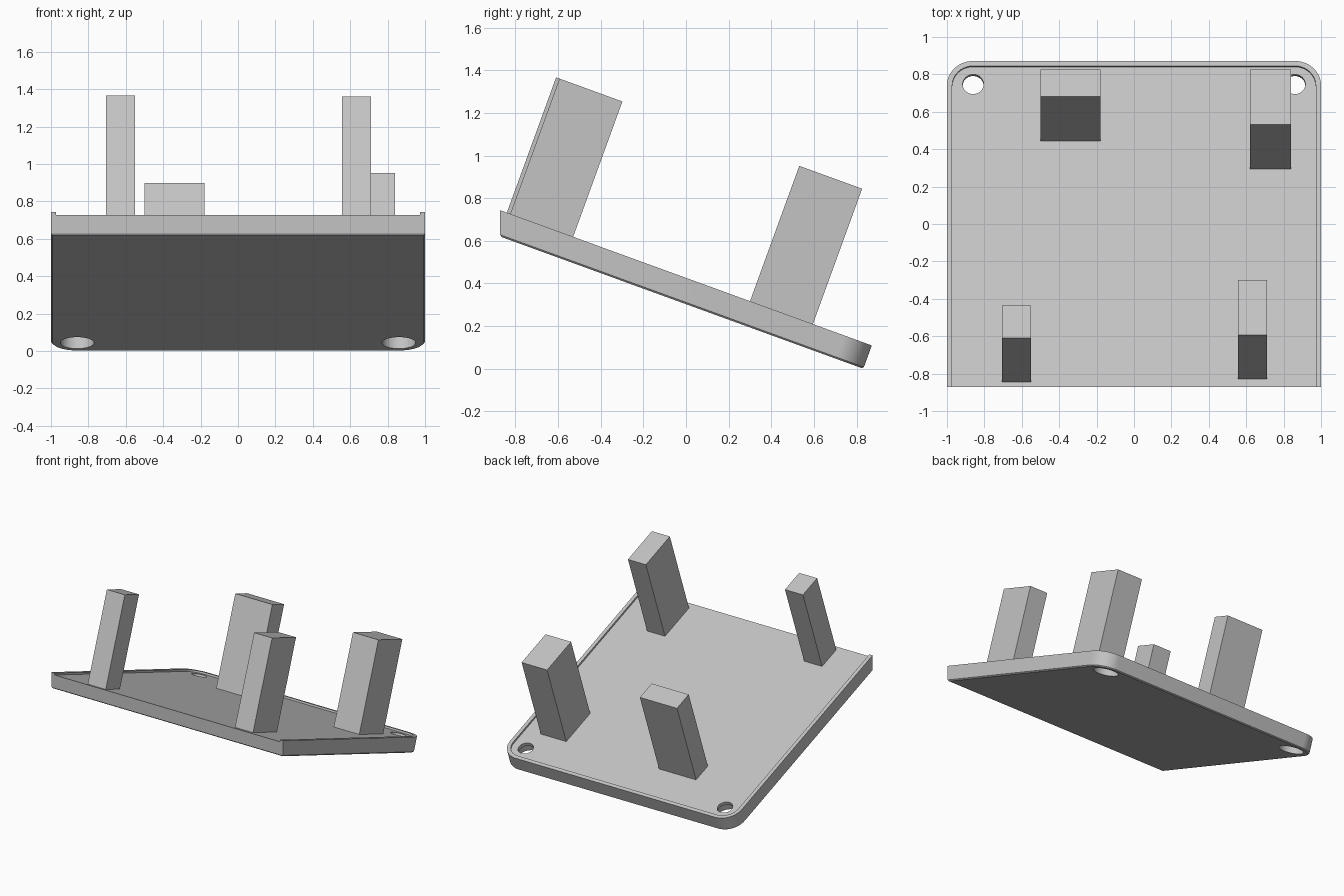
import bpy, bmesh
from math import radians, tan, sin, cos, pi
from mathutils import Matrix

old = bpy.data.objects.get("Cube")
if old:
    bpy.data.objects.remove(old, do_unlink=True)

TILT = radians(20)
PLACE = Matrix.Translation((0, 0.832, 0)) @ Matrix.Rotation(-TILT, 4, 'X')
THICK, FLOOR, RADIUS = 0.116, 0.1015, 0.14
FRONT = -1.813

grey = bpy.data.materials.new("light grey")
grey.use_nodes = True
colour = (0.55, 0.55, 0.55, 1)
grey.diffuse_color = colour
grey.node_tree.nodes["Principled BSDF"].inputs["Base Color"].default_value = colour


def finish(name, bm):
    bmesh.ops.recalc_face_normals(bm, faces=bm.faces)
    mesh = bpy.data.meshes.new(name)
    bm.to_mesh(mesh)
    bm.free()
    mesh.materials.append(grey)
    obj = bpy.data.objects.new(name, mesh)
    obj.matrix_world = PLACE
    bpy.context.collection.objects.link(obj)
    return obj


def outline(inset, front):
    """Half-rounded rectangle: square at the front, round corners at the back."""
    pts = [(-1 + inset, front), (1 - inset, front)]
    r = RADIUS - inset
    for start, cx in ((0, 1 - RADIUS), (pi / 2, RADIUS - 1)):
        for i in range(17):
            a = start + i * pi / 32
            pts.append((cx + r * cos(a), -RADIUS + r * sin(a)))
    return pts


def stack(name, layers):
    """Solid skinned through (outline, height) layers."""
    bm = bmesh.new()
    loops = [[bm.verts.new((x, y, h)) for x, y in pts] for pts, h in layers]
    n = len(loops[0])
    for low, high in zip(loops, loops[1:]):
        for i in range(n):
            j = (i + 1) % n
            bm.faces.new((low[i], low[j], high[j], high[i]))
    bm.faces.new(loops[0][::-1])
    bm.faces.new(loops[-1])
    return finish(name, bm)


def cylinder(name, x, y, r, low, high):
    circle = [(x + r * cos(i * pi / 24), y + r * sin(i * pi / 24)) for i in range(48)]
    return stack(name, [(circle, low), (circle, high)])


def cut(target, cutter):
    mod = target.modifiers.new("cut", 'BOOLEAN')
    mod.operation, mod.solver, mod.object = 'DIFFERENCE', 'EXACT', cutter
    bpy.context.view_layer.objects.active = target
    bpy.ops.object.modifier_apply(modifier=mod.name)
    bpy.data.objects.remove(cutter, do_unlink=True)


# Sloping plate: vertical front end, small chamfer around the underside
CH = 0.008
plate = stack("sloping_plate", [
    (outline(CH, FRONT + CH), 0),
    (outline(0, FRONT - CH * tan(TILT)), CH),
    (outline(0, FRONT - THICK * tan(TILT)), THICK)])

# Shallow recess that leaves a lip on three sides
cut(plate, stack("recess_cutter", [(outline(0.028, -2), FLOOR), (outline(0.028, -2), 0.2)]))

# Screw holes with wider pockets underneath
for side in (-1, 1):
    cut(plate, cylinder("hole_cutter", side * 0.86, -0.127, 0.056, -0.1, 0.2))
    cut(plate, cylinder("pocket_cutter", side * 0.86, -0.127, 0.09, -0.1, 0.075))

bpy.ops.object.select_all(action='DESELECT')
plate.select_set(True)
bpy.context.view_layer.objects.active = plate
bpy.ops.object.shade_smooth_by_angle(angle=radians(30))

# Posts standing square to the plate: left edge, right edge, front y, depth
posts = {
    "front_right_post": (-0.705, -0.55, -1.822, 0.186),
    "front_left_post": (0.555, 0.71, -1.805, 0.314),
    "back_right_post": (-0.50, -0.18, -0.449, 0.154),
    "back_left_post": (0.62, 0.84, -0.608, 0.314),
}
for name, (x0, x1, y0, depth) in posts.items():
    base = [(x0, y0), (x1, y0), (x1, y0 + depth), (x0, y0 + depth)]
    stack(name, [(base, FLOOR - 0.01), (base, FLOOR + 0.69)])
